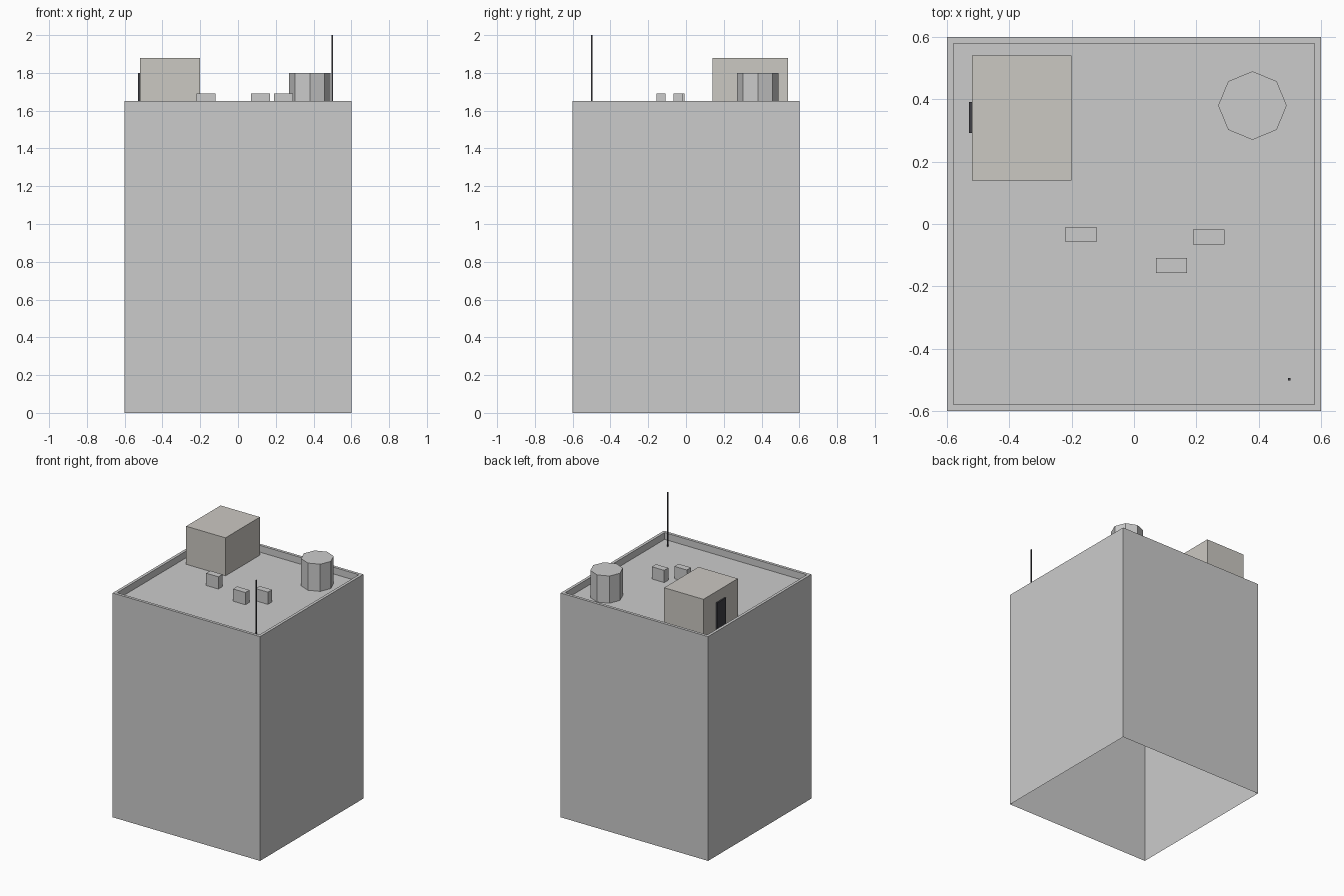
import bpy, bmesh
from mathutils import Matrix, Vector

if "Cube" in bpy.data.objects:
    bpy.data.objects.remove(bpy.data.objects["Cube"])

ROOF = 1.60    # roof deck height
TOP = 1.65     # parapet height


def finish(bm, name, color=None):
    bmesh.ops.recalc_face_normals(bm, faces=bm.faces)
    mesh = bpy.data.meshes.new(name)
    bm.to_mesh(mesh)
    bm.free()
    obj = bpy.data.objects.new(name, mesh)
    bpy.context.collection.objects.link(obj)
    if color:
        mat = bpy.data.materials.new(name + "_paint")
        mat.diffuse_color = (*color, 1)
        mat.use_nodes = True
        mat.node_tree.nodes["Principled BSDF"].inputs["Base Color"].default_value = mat.diffuse_color
        mesh.materials.append(mat)
    return obj


def box_bm(lo, hi):
    lo, hi = Vector(lo), Vector(hi)
    bm = bmesh.new()
    bmesh.ops.create_cube(bm, size=1, matrix=Matrix.Translation((lo + hi) / 2)
                          @ Matrix.Diagonal((*(hi - lo), 1)))
    return bm


def box(name, lo, hi, color=None):
    return finish(box_bm(lo, hi), name, color)


# Building shell: open underneath, roof sunk behind a parapet
bm = box_bm((-0.6, -0.6, 0), (0.6, 0.6, TOP))
bm.normal_update()
roof = max(bm.faces, key=lambda f: f.normal.z)
floor = min(bm.faces, key=lambda f: f.normal.z)
bmesh.ops.inset_region(bm, faces=[roof], thickness=0.03)
old = roof
ext = bmesh.ops.extrude_discrete_faces(bm, faces=[old])
bmesh.ops.translate(bm, vec=(0, 0, ROOF - TOP), verts=ext["faces"][0].verts)
# recalculate while closed, then open the bottom
bmesh.ops.recalc_face_normals(bm, faces=bm.faces)
bm.normal_update()
floor = min(bm.faces, key=lambda f: f.calc_center_median().z)
bmesh.ops.delete(bm, geom=[floor], context='FACES')
finish(bm, "building_shell")

# Stair house with its door
box("stair_house", (-0.52, 0.14, ROOF), (-0.20, 0.54, 1.88), (0.60, 0.58, 0.54))
box("stair_door", (-0.53, 0.292, ROOF), (-0.51, 0.392, 1.80), (0.05, 0.05, 0.06))

# Octagonal water tank
bm = bmesh.new()
bmesh.ops.create_cone(bm, cap_ends=True, segments=8, radius1=0.11, radius2=0.11,
                      depth=1.80 - ROOF,
                      matrix=Matrix.Translation((0.38, 0.38, (1.80 + ROOF) / 2)))
finish(bm, "water_tank")

# Air conditioning units
for i, (x, y) in enumerate([(-0.17, -0.033), (0.24, -0.042), (0.12, -0.133)]):
    box(f"air_conditioner_{i + 1}", (x - 0.05, y - 0.024, ROOF),
        (x + 0.05, y + 0.024, 1.69))

# Antenna mast
box("antenna", (0.494, -0.502, ROOF), (0.502, -0.494, 2.0), (0.05, 0.05, 0.06))
